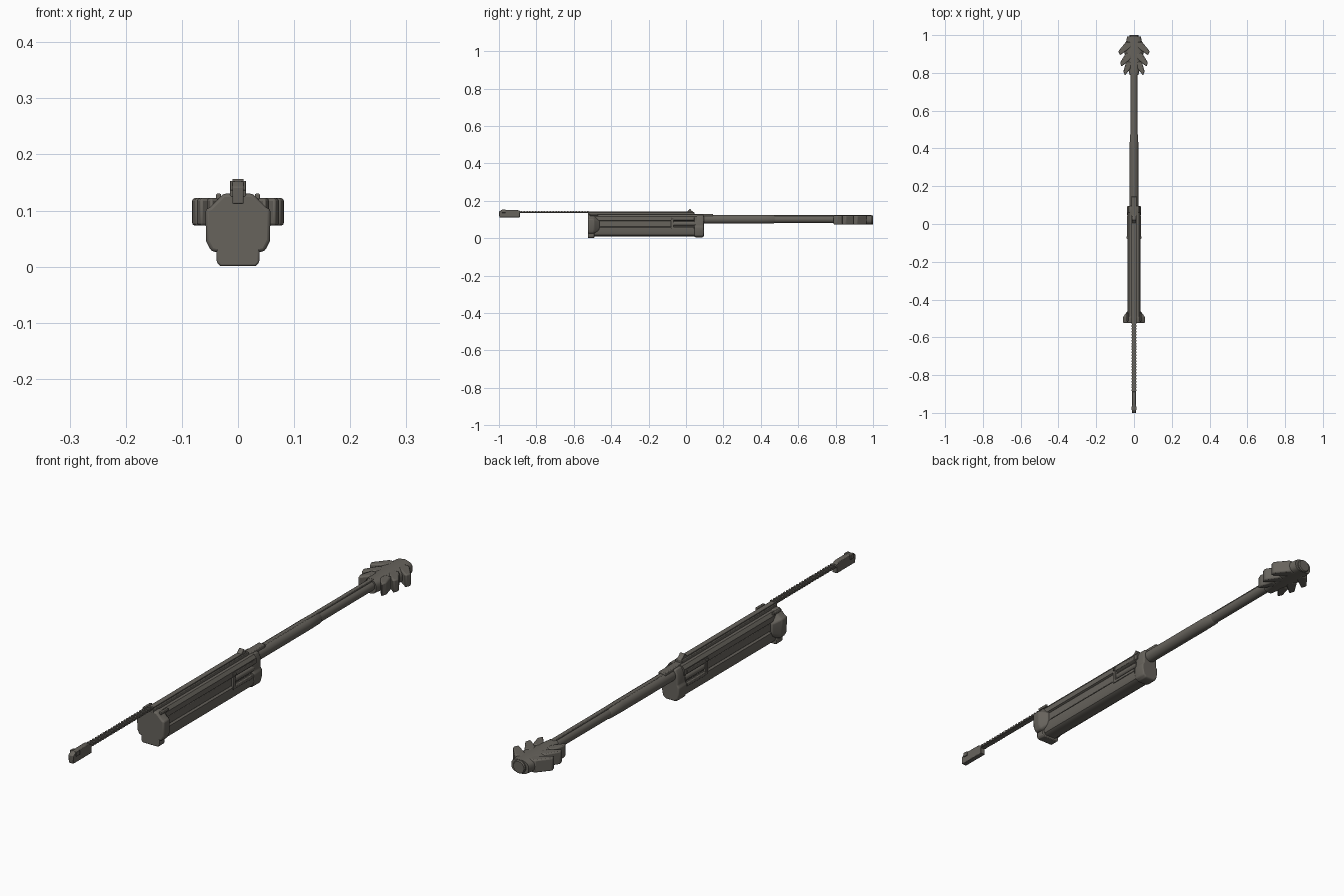
import bpy, bmesh, math
from mathutils import Vector

if "Cube" in bpy.data.objects:
    bpy.data.objects.remove(bpy.data.objects["Cube"], do_unlink=True)

metal = bpy.data.materials.new("gunmetal grey")
metal.use_nodes = True
colour = (0.135, 0.125, 0.108, 1)
metal.diffuse_color = colour
metal.node_tree.nodes["Principled BSDF"].inputs["Base Color"].default_value = colour


def finish(name, bm, bevel=0.0, segments=2, angle=35):
    bmesh.ops.recalc_face_normals(bm, faces=bm.faces)
    me = bpy.data.meshes.new(name)
    bm.to_mesh(me)
    bm.free()
    ob = bpy.data.objects.new(name, me)
    bpy.context.collection.objects.link(ob)
    me.materials.append(metal)
    if bevel:
        m = ob.modifiers.new("soft edges", "BEVEL")
        m.width, m.segments, m.limit_method = bevel, segments, "ANGLE"
    bpy.ops.object.select_all(action="DESELECT")
    ob.select_set(True)
    bpy.context.view_layer.objects.active = ob
    bpy.ops.object.shade_smooth_by_angle(angle=math.radians(angle))
    return ob


def loft(name, rings, bevel=0.0, segments=2):
    """Skin a list of equal-length point rings and cap both ends."""
    bm = bmesh.new()
    rows = [[bm.verts.new(p) for p in ring] for ring in rings]
    n = len(rows[0])
    for a, b in zip(rows, rows[1:]):
        for i in range(n):
            j = (i + 1) % n
            bm.faces.new((a[i], a[j], b[j], b[i]))
    bm.faces.new(rows[0])
    bm.faces.new(rows[-1])
    return finish(name, bm, bevel, segments)


def mirrored(half):
    return half + [(-x, z) for x, z in reversed(half)]


def section(name, half, stations, bevel=0.0, pivot=0.07):
    """Mirrored x-z section swept along y; stations are (y, scale)."""
    full = mirrored(half)
    return loft(name, [[(x * s, y, pivot + (z - pivot) * s) for x, z in full]
                       for y, s in stations], bevel)


def box(name, x, y, z, bevel=0.0):
    ring = [(x[0], z[0]), (x[1], z[0]), (x[1], z[1]), (x[0], z[1])]
    return loft(name, [[(px, py, pz) for px, pz in ring] for py in y], bevel)


def tube(name, z, steps, sides=24):
    """Round part along y; steps are (y, radius)."""
    turn = [2 * math.pi * i / sides for i in range(sides)]
    return loft(name, [[(r * math.cos(t), y, z + r * math.sin(t)) for t in turn]
                       for y, r in steps])


def plate(name, outline, z, bevel=0.0):
    """Flat x-y outline thickened in z."""
    return loft(name, [[(x, y, h) for x, y in outline] for h in z], bevel)


# Receiver: rounded belly, recessed sides, overhanging top cover
section("receiver_body",
        [(0.020, 0.010), (0.029, 0.016), (0.034, 0.030), (0.034, 0.056), (0.026, 0.062),
         (0.026, 0.092), (0.035, 0.096), (0.035, 0.116), (0.026, 0.128)],
        [(-0.515, 1), (0.06, 1)])

# Flared rear block with a foot under it
section("rear_block",
        [(0.030, 0.024), (0.048, 0.028), (0.057, 0.046), (0.058, 0.102),
         (0.050, 0.106), (0.034, 0.122), (0.026, 0.130)],
        [(-0.525, 0.97), (-0.518, 1), (-0.492, 1), (-0.462, 0.62)], 0.004)
section("rear_foot", [(0.032, 0.001), (0.038, 0.008), (0.038, 0.04)],
        [(-0.525, 1), (-0.490, 1)], 0.003)

# Front collar that clamps the barrel
section("front_collar",
        [(0.020, 0.004), (0.032, 0.013), (0.037, 0.035), (0.037, 0.058), (0.031, 0.068),
         (0.031, 0.108), (0.022, 0.126)],
        [(0.045, 0.96), (0.053, 1), (0.087, 1), (0.095, 0.94)], 0.003)

# Side details: slanted panel, bolt port frame and pin
for side, s in (("left", 1), ("right", -1)):
    panel = [(-0.49, 0.034), (-0.455, 0.062), (-0.08, 0.062), (-0.08, 0.092), (-0.49, 0.092)]
    loft(side + "_side_panel", [[(s * x, y, z) for y, z in panel] for x in (0.02, 0.030)], 0.002)
    box(side + "_port_lower_rail", (s * 0.02, s * 0.037), (-0.08, 0.045), (0.048, 0.060), 0.002)
    box(side + "_port_upper_rail", (s * 0.02, s * 0.037), (-0.08, 0.045), (0.096, 0.112), 0.002)
    box(side + "_port_post", (s * 0.02, s * 0.037), (-0.08, -0.066), (0.048, 0.110), 0.002)
    tube(side + "_bolt", 0.078, [(-0.07, 0.012), (0.05, 0.012)], 12).location.x = s * 0.022
    box(side + "_cover_lip", (s * 0.030, s * 0.039), (-0.515, -0.47), (0.120, 0.130), 0.002)
    box(side + "_pin", (s * 0.03, s * 0.041), (-0.077, -0.067), (0.099, 0.109), 0.002)

# Long ribbed rail over the receiver
box("top_rail", (-0.010, 0.010), (-0.90, 0.02), (0.136, 0.143), 0.001)
box("rail_base", (-0.014, 0.014), (-0.525, 0.045), (0.124, 0.139), 0.002)
for i in range(24):
    y = -0.885 + i * 0.0155
    box("rail_rib", (-0.012, 0.012), (y, y + 0.008), (0.137, 0.1455))

# Sight hump and the small bridge to the barrel
hump = [(0.0, 0.138), (0.045, 0.138), (0.030, 0.146), (0.022, 0.157), (0.014, 0.149)]
loft("front_sight", [[(x, y, z) for y, z in hump] for x in (-0.010, 0.010)], 0.001)
box("barrel_bridge", (-0.014, 0.014), (0.03, 0.145), (0.115, 0.130), 0.003)

# Rear sight block at the end of the rail
block = [(-0.998, 0.112), (-0.888, 0.112), (-0.888, 0.146), (-0.905, 0.152),
         (-0.985, 0.152), (-1.0, 0.142)]
loft("rear_sight_block", [[(x, y, z) for y, z in block] for x in (-0.010, 0.010)], 0.002)
for s in (-1, 1):
    box("rear_sight_ear", (s * 0.005, s * 0.014), (-0.985, -0.965), (0.136, 0.153), 0.001)

# Barrel with a stepped sleeve
tube("barrel", 0.101, [(0.05, 0.020), (0.80, 0.019)])
tube("barrel_sleeve", 0.101, [(0.08, 0.023), (0.40, 0.023), (0.47, 0.022), (0.475, 0.019)])
box("barrel_top_rib", (-0.008, 0.008), (0.09, 0.80), (0.112, 0.124), 0.002)

# Muzzle brake: rounded core, round tip and swept side barbs
core = [(0.79, 0.024), (0.84, 0.034), (0.91, 0.052), (0.965, 0.042), (0.992, 0.036)]
turn = [2 * math.pi * i / 24 for i in range(24)]


def squash(v, p):
    return math.copysign(abs(v) ** p, v)


loft("brake_core", [[(w * squash(math.cos(t), 0.8), y, 0.0975 + 0.0255 * squash(math.sin(t), 0.7))
                     for t in turn] for y, w in core])
tube("brake_tip", 0.0975, [(0.97, 0.025), (0.996, 0.025), (1.0, 0.022)], 20)
for s in (-1, 1):
    for y, reach in ((0.965, 0.083), (0.905, 0.074), (0.858, 0.056)):
        tip = y - 0.062
        outline = [(s * 0.015, y), (s * 0.042, y), (s * reach, tip + 0.012),
                   (s * (reach - 0.008), tip - 0.010), (s * 0.015, y - 0.030)]
        plate("brake_barb", outline, (0.073, 0.122), 0.005)
